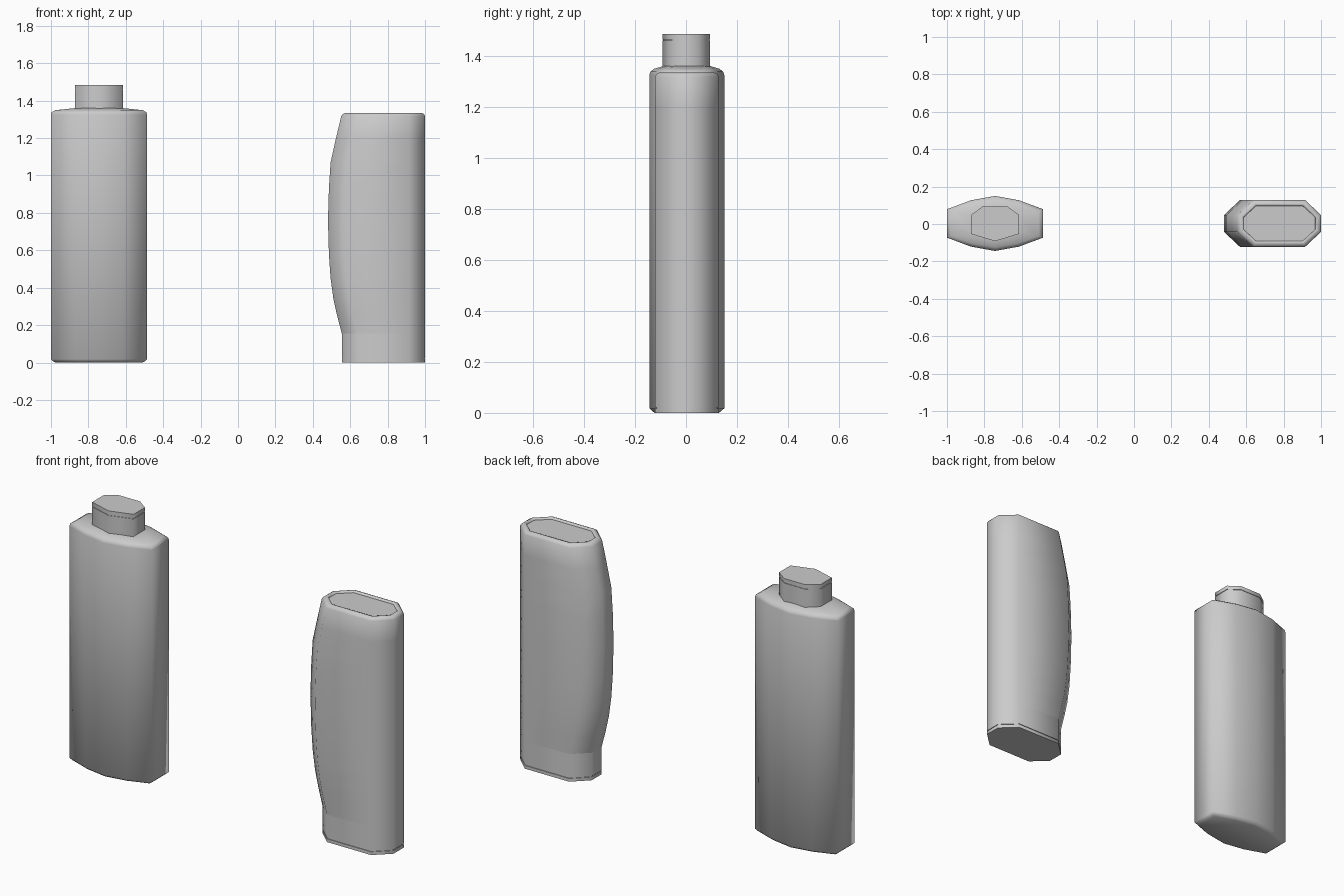
import bpy, bmesh, math

if "Cube" in bpy.data.objects:
    bpy.data.objects.remove(bpy.data.objects["Cube"])


def loft(name, rings, angle=75):
    """Skin a stack of matching rings and close both ends."""
    bm = bmesh.new()
    loops = [[bm.verts.new(p) for p in ring] for ring in rings]
    n = len(loops[0])
    for a, b in zip(loops, loops[1:]):
        for i in range(n):
            j = (i + 1) % n
            bm.faces.new((a[i], a[j], b[j], b[i]))
    bm.faces.new(loops[0][::-1])
    bm.faces.new(loops[-1])
    bmesh.ops.recalc_face_normals(bm, faces=bm.faces)
    mesh = bpy.data.meshes.new(name)
    bm.to_mesh(mesh)
    bm.free()
    ob = bpy.data.objects.new(name, mesh)
    bpy.context.collection.objects.link(ob)
    bpy.ops.object.select_all(action='DESELECT')
    ob.select_set(True)
    bpy.context.view_layer.objects.active = ob
    bpy.ops.object.shade_smooth_by_angle(angle=math.radians(angle))
    return ob


# Upright bottle: ten-sided lens section
CX, CY = -0.743, 0.003
lens = [(0.257, -0.076), (0.257, 0.076), (0.128, 0.124), (0, 0.147), (-0.128, 0.124),
        (-0.257, 0.076), (-0.257, -0.076), (-0.128, -0.124), (0, -0.147), (0.128, -0.124)]


def lens_ring(z, sx=1, sy=1):
    return [(CX + x * sx, CY + y * sy, z) for x, y in lens]


loft("upright_bottle_body", [
    lens_ring(0, 0.91, 0.85), lens_ring(0.006, 0.95, 0.91), lens_ring(0.018),
    lens_ring(1.325), lens_ring(1.338, 0.985, 0.97), lens_ring(1.349, 0.91, 0.87),
    lens_ring(1.36, 0.5, 0.62)])

# Flip cap with a fine lid seam
cap = [(0.129, -0.053), (0.129, 0.048), (0.066, 0.094), (-0.066, 0.094),
       (-0.129, 0.048), (-0.129, -0.053), (0, -0.092)]


def cap_ring(z, s=1):
    return [(CX + x * s, y * s, z) for x, y in cap]


loft("upright_bottle_cap", [
    cap_ring(1.35), cap_ring(1.459), cap_ring(1.459, 0.97),
    cap_ring(1.463, 0.97), cap_ring(1.463), cap_ring(1.485)])


# Inverted bottle: chamfered rectangle section with a bulging left edge
def chamfer_ring(z, left, inset=0):
    x0, x1, h, k = left + inset, 1 - inset, 0.125 - inset, 0.045 - inset * 0.41
    c = 0.085 - inset * 0.59
    right = [(x1, -k), (x1, k), (x1 - c, h)]
    west = [(x0 + c, h), (x0, k), (x0, -k), (x0 + c, -h)]
    return [(x, y + 0.003, z) for x, y in right + west + [(x1 - c, -h)]]


bulge = [(0.155, 0.555), (0.25, 0.53), (0.34, 0.51), (0.45, 0.495), (0.58, 0.486),
         (0.76, 0.481), (0.93, 0.486), (1.07, 0.495), (1.2, 0.524), (1.318, 0.552)]
loft("inverted_bottle_body",
     [chamfer_ring(z, x) for z, x in bulge] +
     [chamfer_ring(1.329, 0.554, 0.007), chamfer_ring(1.335, 0.555, 0.02),
      chamfer_ring(1.333, 0.555, 0.029), chamfer_ring(1.325, 0.555, 0.031)])

# Standing cap with a seam near the base
loft("inverted_bottle_cap", [
    chamfer_ring(0, 0.555), chamfer_ring(0.018, 0.555), chamfer_ring(0.018, 0.555, 0.004),
    chamfer_ring(0.022, 0.555, 0.004), chamfer_ring(0.022, 0.555), chamfer_ring(0.155, 0.555)])
